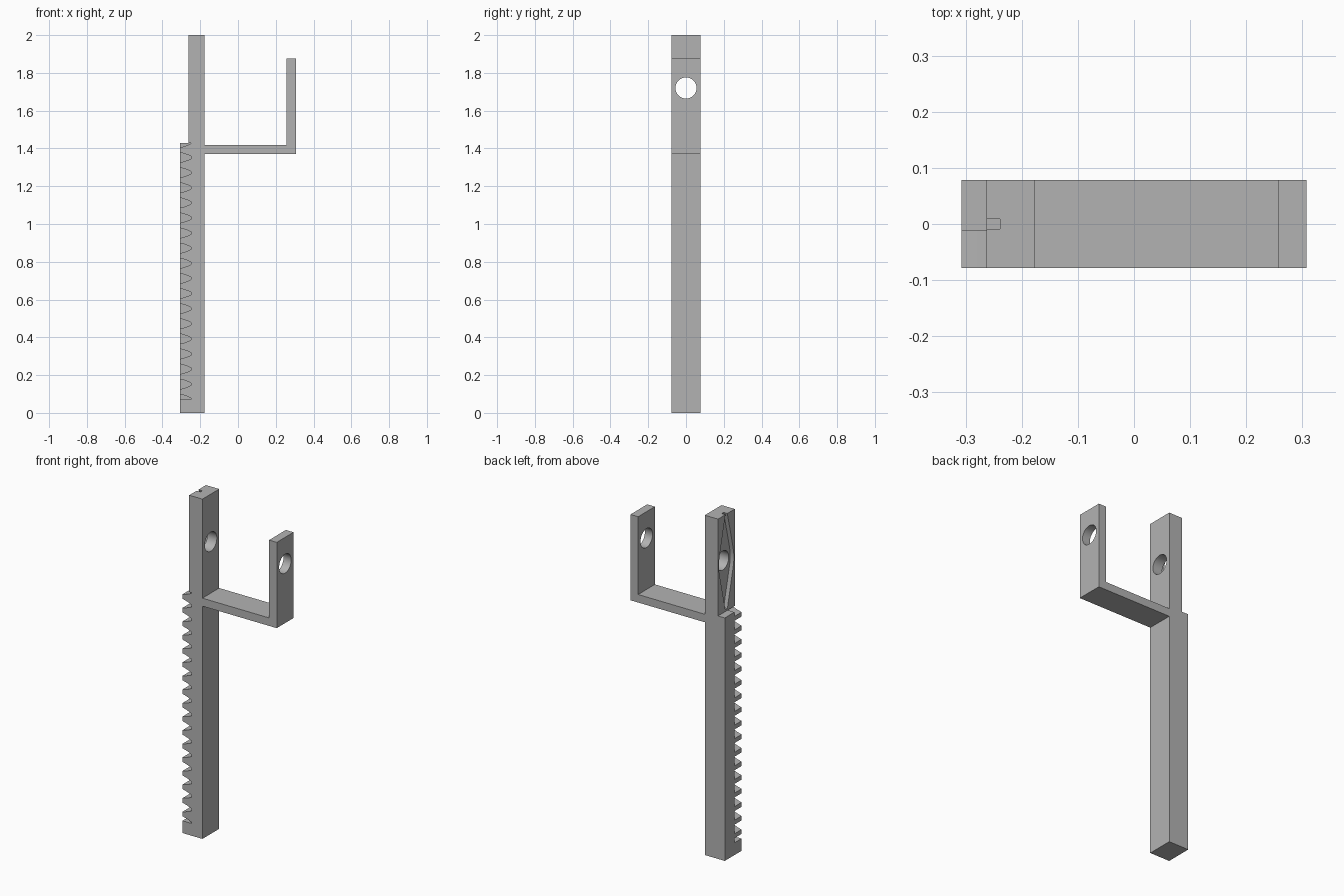
import bpy, bmesh, math
from mathutils import Vector

cube = bpy.data.objects.get("Cube")
if cube:
    bpy.data.objects.remove(cube, do_unlink=True)

HALF_DEPTH = 0.078
HOLE_Z = 1.72

grey = bpy.data.materials.new("plain grey")
grey.use_nodes = True
colour = (0.45, 0.45, 0.45, 1)
grey.diffuse_color = colour
grey.node_tree.nodes["Principled BSDF"].inputs["Base Color"].default_value = colour


def prism(name, profile, start, end, axis):
    """Extrude a (horizontal, z) profile along the x or y axis."""
    def place(h, z, d):
        return (h, d, z) if axis == "y" else (d, h, z)
    bm = bmesh.new()
    face = bm.faces.new([bm.verts.new(place(h, z, start)) for h, z in profile])
    extruded = bmesh.ops.extrude_face_region(bm, geom=[face])["geom"]
    moved = [v for v in extruded if isinstance(v, bmesh.types.BMVert)]
    bmesh.ops.translate(bm, vec=Vector(place(0, 0, end - start)), verts=moved)
    bmesh.ops.recalc_face_normals(bm, faces=bm.faces)
    mesh = bpy.data.meshes.new(name)
    bm.to_mesh(mesh)
    bm.free()
    mesh.materials.append(grey)
    obj = bpy.data.objects.new(name, mesh)
    bpy.context.collection.objects.link(obj)
    return obj


def cut(target, cutter):
    """Subtract a cutter from a part and discard it."""
    cutter.hide_render = True
    mod = target.modifiers.new("cut", "BOOLEAN")
    mod.operation = "DIFFERENCE"
    mod.solver = "EXACT"
    mod.object = cutter
    bpy.context.view_layer.objects.active = target
    bpy.ops.object.modifier_apply(modifier=mod.name)
    bpy.data.objects.remove(cutter, do_unlink=True)


def circle(radius, count=48):
    turns = [2 * math.pi * i / count for i in range(count)]
    return [(radius * math.cos(a), HOLE_Z + radius * math.sin(a)) for a in turns]


# Rack bar: thick toothed length below, thinner mounting plate above
bar = prism("rack_bar", [(-0.307, 0), (-0.177, 0), (-0.177, 2), (-0.263, 2),
                         (-0.263, 1.43), (-0.307, 1.43)],
            -HALF_DEPTH, HALF_DEPTH, "y")

# Fork arm: horizontal bridge with an upright tab
arm = prism("fork_arm", [(-0.177, 1.37), (0.307, 1.37), (0.307, 1.875),
                         (0.257, 1.875), (0.257, 1.417), (-0.177, 1.417)],
            -HALF_DEPTH, HALF_DEPTH, "y")

# Tooth gaps, cut only in the front part of the bar
flank = [(-0.33, 0.032), (-0.307, 0.027), (-0.285, 0.021),
         (-0.265, 0.014), (-0.248, 0.006)]
for i in range(18):
    z = 0.072 + i * 0.08
    low = [(x, z - h) for x, h in flank]
    high = [(x, z + h) for x, h in reversed(flank)]
    if i == 0:
        low = [(-0.33, z), (-0.248, z)]
    if i == 17:
        high = [(-0.248, 1.43), (-0.33, 1.43)]
    cut(bar, prism("tooth_gap", low + high, -0.1, -0.012, "y"))

# Tapered two-armed pocket in the mounting plate
side = [(0.009, 2.02), (0.009, 2.0), (0.062, 1.78), (0.068, 1.75), (0.07, HOLE_Z),
        (0.068, 1.69), (0.062, 1.66), (0.009, 1.44)]
pocket = side + [(-y, z) for y, z in reversed(side)]
cut(bar, prism("pocket", pocket, -0.3, -0.239, "x"))

# Round pin holes through both uprights
for part in (bar, arm):
    cut(part, prism("pin_hole", circle(0.056), -0.5, 0.5, "x"))
    bpy.ops.object.select_all(action="DESELECT")
    part.select_set(True)
    bpy.context.view_layer.objects.active = part
    bpy.ops.object.shade_smooth_by_angle(angle=math.radians(25))
